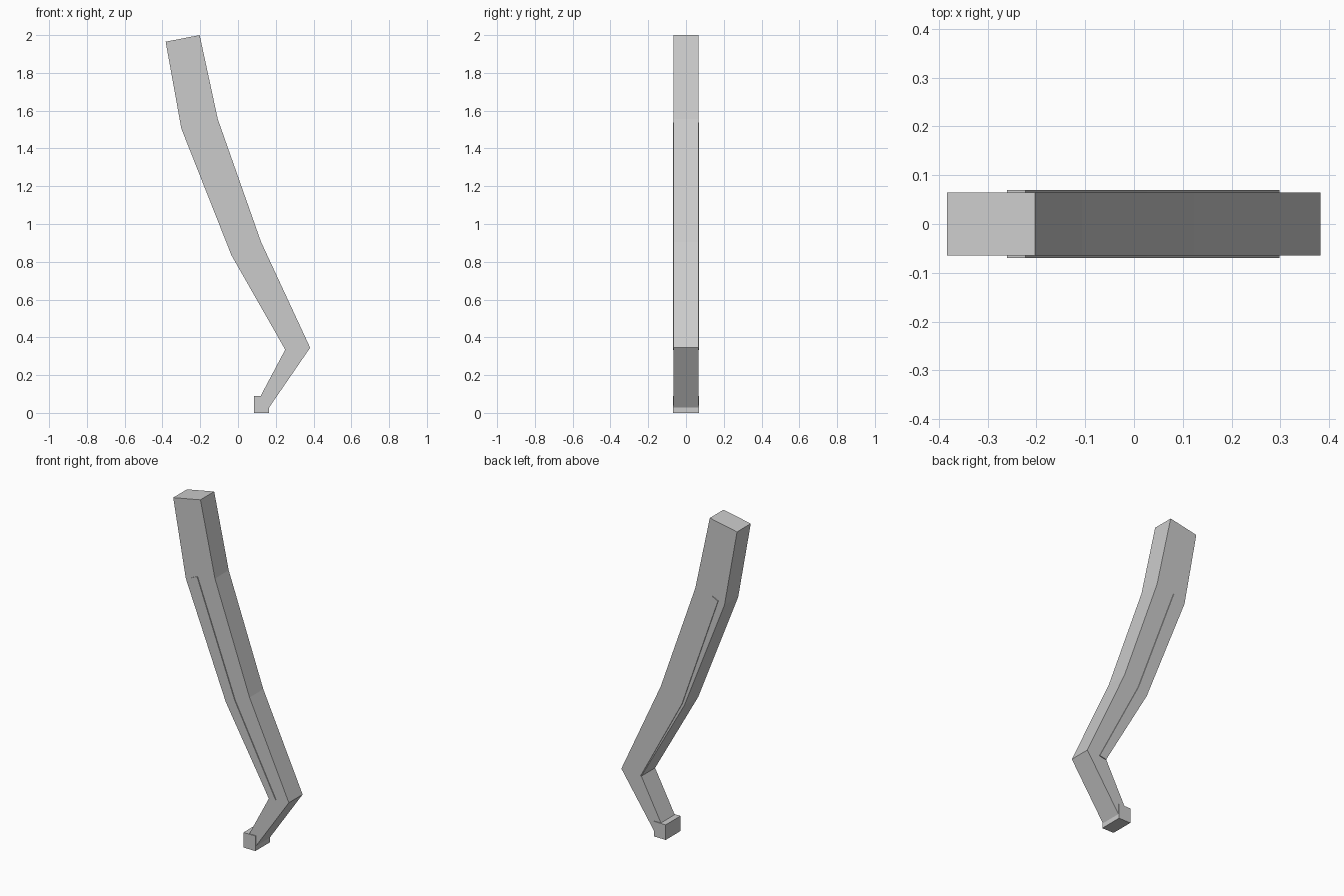
import bpy
import bmesh

if "Cube" in bpy.data.objects:
    bpy.data.objects.remove(bpy.data.objects["Cube"])


def extruded(name, left, right, half):
    """Solid made of quads between two profile edges (x, z), spanning y = -half..half."""
    bm = bmesh.new()
    rings = []
    for (lx, lz), (rx, rz) in zip(left, right):
        rings.append([bm.verts.new(p) for p in (
            (lx, -half, lz), (rx, -half, rz), (rx, half, rz), (lx, half, lz))])
    for a, b in zip(rings, rings[1:]):
        for i in range(4):
            j = (i + 1) % 4
            bm.faces.new((a[i], a[j], b[j], b[i]))
    bm.faces.new(rings[0])
    bm.faces.new(rings[-1])
    bmesh.ops.recalc_face_normals(bm, faces=bm.faces)
    mesh = bpy.data.meshes.new(name)
    bm.to_mesh(mesh)
    bm.free()
    obj = bpy.data.objects.new(name, mesh)
    bpy.context.collection.objects.link(obj)
    return obj


# Bent leg, top to bottom
extruded("leg",
         [(-0.383, 1.965), (-0.30, 1.505), (-0.035, 0.835), (0.25, 0.335), (0.10, 0.052)],
         [(-0.203, 2.0), (-0.107, 1.555), (0.122, 0.905), (0.382, 0.345), (0.147, 0.003)],
         0.065)

# Slim raised strip showing on both sides of the leg
extruded("side_strip",
         [(-0.26, 1.52), (-0.022, 0.842), (0.255, 0.332)],
         [(-0.222, 1.538), (0.027, 0.865), (0.298, 0.34)],
         0.07)

# Foot block
extruded("foot", [(0.085, 0.09), (0.085, 0.0)], [(0.164, 0.09), (0.164, 0.0)], 0.07)

# Trim the foot's upper outer corner to follow the leg
foot = bpy.data.objects["foot"]
for v in foot.data.vertices:
    if v.co.x > 0.1 and v.co.z > 0.05:
        v.co.x = 0.164
